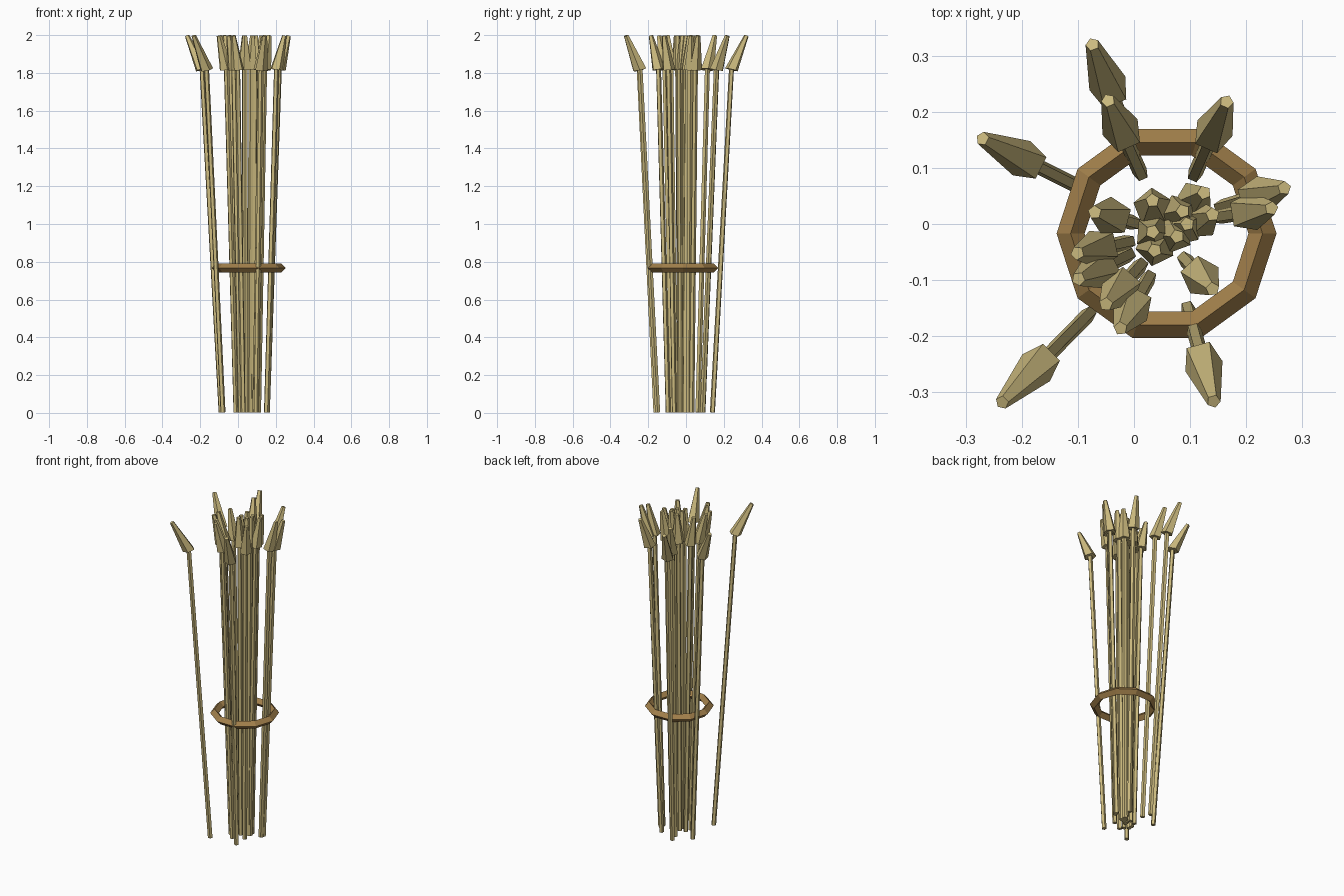
import bpy, bmesh, math
from mathutils import Vector

if "Cube" in bpy.data.objects:
    bpy.data.objects.remove(bpy.data.objects["Cube"])

def material(name, rgb):
    m = bpy.data.materials.new(name)
    m.diffuse_color = (*rgb, 1)
    m.use_nodes = True
    m.node_tree.nodes["Principled BSDF"].inputs["Base Color"].default_value = m.diffuse_color
    return m

STRAW = material("straw", (0.60, 0.49, 0.21))
BAND = material("band", (0.36, 0.215, 0.07))
SIDES = 5
UP = Vector((0, 0, 1))

def ring(bm, centre, axis, radius, phase):
    q = UP.rotation_difference(axis)
    out = []
    for i in range(SIDES):
        a = phase + 2 * math.pi * i / SIDES
        out.append(bm.verts.new(centre + q @ Vector((radius * math.cos(a), radius * math.sin(a), 0))))
    return out

def wheat(index, tip, foot):
    # thin straight stem, then a wider ear bent further outward
    B = Vector((*foot, 0.003))
    T = Vector((*tip, 1.997))
    H = B.lerp(T, 0.56)
    H.z = 1.817
    stem, ear = (H - B).normalized(), (T - H).normalized()
    joint = (stem + ear).normalized()
    phase = math.atan2(tip[1] - foot[1], tip[0] - foot[0])
    bm = bmesh.new()
    rings = [ring(bm, c, ax, r, phase) for c, ax, r in (
        (B, stem, 0.014), (H, joint, 0.014), (H, joint, 0.036), (T, ear, 0.0125))]
    bm.faces.new(rings[0][::-1])
    for lo, hi in zip(rings, rings[1:]):
        for i in range(SIDES):
            j = (i + 1) % SIDES
            bm.faces.new((lo[i], lo[j], hi[j], hi[i]))
    bm.faces.new(rings[-1])
    me = bpy.data.meshes.new("wheat_stalk")
    bm.to_mesh(me)
    bm.free()
    me.materials.append(STRAW)
    ob = bpy.data.objects.new(f"wheat_stalk_{index:02d}", me)
    bpy.context.collection.objects.link(ob)

# stalks: (ear tip x, y), (foot x, y)
STALKS = [
    ((-0.074, 0.320), (-0.005, 0.140)),
    ((-0.046, 0.220), (0.012, 0.090)),
    ((0.165, 0.218), (0.108, 0.088)),
    ((-0.270, 0.152), (-0.090, 0.062)),
    ((-0.235, -0.318), (-0.080, -0.160)),
    ((0.142, -0.316), (0.096, -0.150)),
    ((0.268, 0.064), (0.155, 0.030)),
    ((0.245, 0.028), (0.150, 0.013)),
    ((0.140, -0.116), (0.090, -0.062)),
    ((0.140, 0.017), (0.088, -0.005)),
    ((0.125, 0.056), (0.083, 0.020)),
    ((0.087, 0.023), (0.070, 0.010)),
    ((0.095, 0.000), (0.078, -0.010)),
    ((0.077, -0.022), (0.062, -0.012)),
    ((0.037, -0.047), (0.040, -0.030)),
    ((0.033, -0.014), (0.040, -0.020)),
    ((0.033, 0.042), (0.035, 0.012)),
    ((-0.070, 0.021), (0.000, 0.002)),
    ((-0.101, -0.052), (-0.010, -0.032)),
    ((-0.099, -0.098), (-0.010, -0.055)),
    ((-0.050, -0.143), (0.012, -0.073)),
    ((-0.024, -0.186), (0.027, -0.095)),
]
for n, (tip, foot) in enumerate(STALKS, 1):
    wheat(n, tip, foot)

# ten-sided binding ring with a diamond cross-section
bpy.ops.mesh.primitive_torus_add(major_segments=10, minor_segments=4,
                                 major_radius=0.171, minor_radius=0.025,
                                 location=(0.058, -0.017, 0.767))
tie = bpy.context.object
tie.name = "binding_ring"
tie.data.materials.append(BAND)
